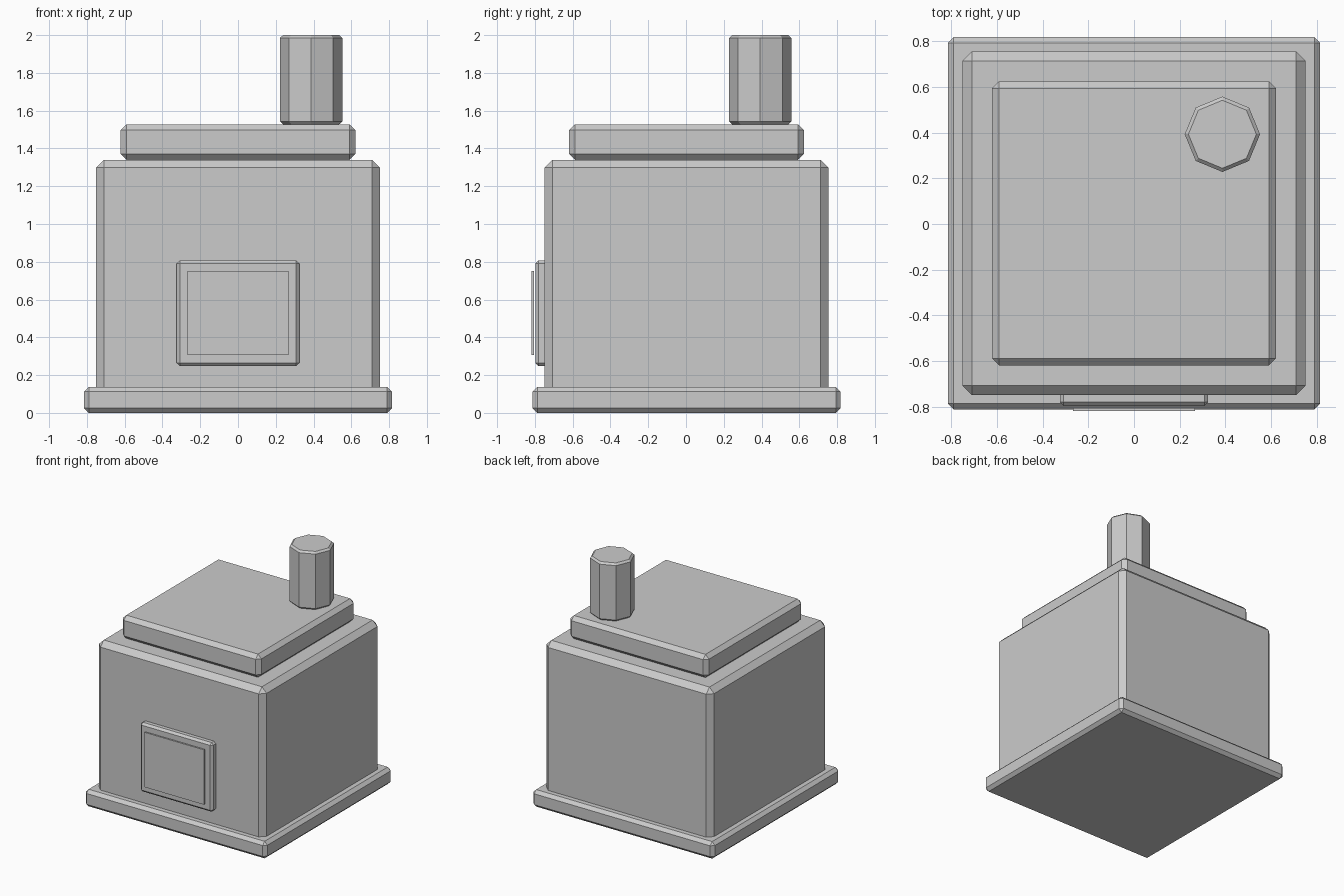
import bpy, bmesh
from mathutils import Matrix, Vector

if "Cube" in bpy.data.objects:
    bpy.data.objects.remove(bpy.data.objects["Cube"])


def finish(name, bm, bevel):
    mesh = bpy.data.meshes.new(name)
    bm.to_mesh(mesh)
    bm.free()
    ob = bpy.data.objects.new(name, mesh)
    bpy.context.collection.objects.link(ob)
    if bevel:
        mod = ob.modifiers.new("chamfer", 'BEVEL')
        mod.width = bevel
        mod.segments = 1
        mod.limit_method = 'ANGLE'
        mod.angle_limit = 0.9   # only right-angled edges
    return ob


def box(name, lo, hi, bevel=0.0):
    lo, hi = Vector(lo), Vector(hi)
    bm = bmesh.new()
    bmesh.ops.create_cube(bm, size=1, matrix=Matrix.Translation((lo + hi) / 2)
                          @ Matrix.Diagonal((*(hi - lo), 1)))
    return finish(name, bm, bevel)


def slab(name, half, z0, z1, bevel, yc=0.003):
    return box(name, (-half, yc - half, z0), (half, yc + half, z1), bevel)


# Stacked square slabs
slab("base", 0.815, 0, 0.138, 0.025)
slab("body", 0.752, 0.09, 1.34, 0.042)
slab("top_plate", 0.622, 1.34, 1.528, 0.031)

# Front door with a thin inset panel standing just off it
box("door", (-0.325, -0.797, 0.247), (0.325, -0.72, 0.808), 0.017)
box("door_panel", (-0.267, -0.818, 0.307), (0.267, -0.806, 0.752))

# Octagonal chimney in the back right corner
bm = bmesh.new()
bmesh.ops.create_cone(bm, cap_ends=True, segments=8, radius1=0.165, radius2=0.165,
                      depth=0.472, matrix=Matrix.Translation((0.387, 0.393, 1.764)))
finish("chimney", bm, 0.015)
